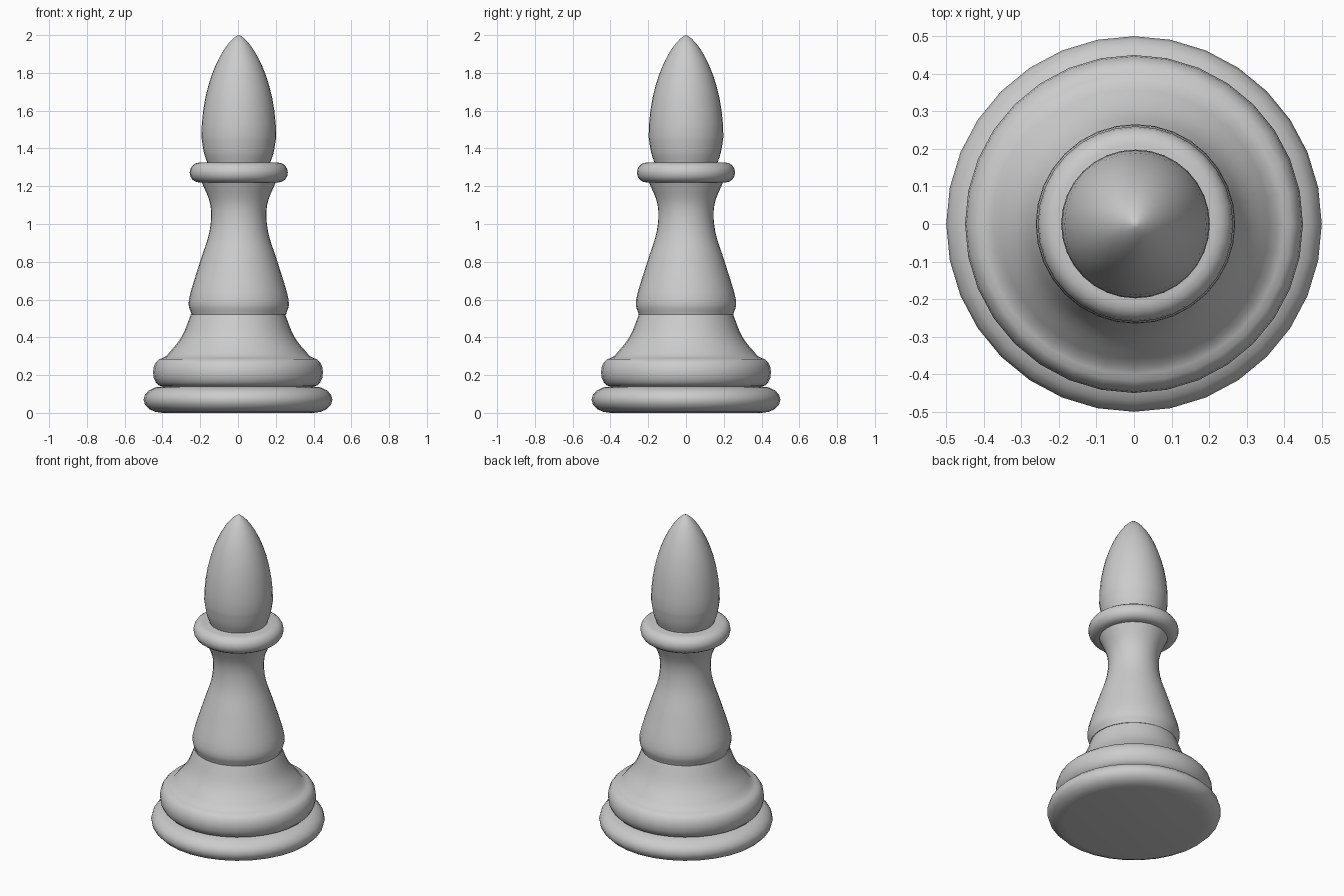
import bpy, bmesh, math
from mathutils import Matrix, Vector

cube = bpy.data.objects.get("Cube")
if cube:
    bpy.data.objects.remove(cube, do_unlink=True)

shade = 0.6
colour = (shade, shade, shade, 1)
grey = bpy.data.materials.new("Pale grey")
grey.use_nodes = True
grey.diffuse_color = colour
grey.node_tree.nodes["Principled BSDF"].inputs["Base Color"].default_value = colour

SIDES = 32
STEPS = 8
LEAN = Matrix.Translation(Vector((0.004, 0, 0)))  # upper parts sit slightly off centre


def bulge(radius, depth, bottom, top):
    """Half ellipse that swells outward between two heights."""
    middle, half = (bottom + top) / 2, (top - bottom) / 2
    angles = [math.pi * (step / STEPS - 0.5) for step in range(STEPS + 1)]
    return [(radius + depth * math.cos(a), middle + half * math.sin(a)) for a in angles]


def dome(radius, bottom, top, power):
    """Quarter oval that closes to a tip; a higher power makes it more pointed."""
    count = STEPS + STEPS // 2
    angles = [math.pi / 2 * step / count for step in range(count)]
    oval = [(radius * math.cos(a) ** power, bottom + (top - bottom) * math.sin(a))
            for a in angles]
    return oval + [(0, top)]


def flow(*points):
    """Smooth curve through a few (radius, height) points."""
    knots = [Vector(point) for point in points]
    knots = [2 * knots[0] - knots[1]] + knots + [2 * knots[-1] - knots[-2]]
    curve = []
    for before, start, end, after in zip(knots, knots[1:], knots[2:], knots[3:]):
        leave, arrive = (end - before) / 2, (after - start) / 2
        for step in range(STEPS // 2):
            t = step / (STEPS // 2)
            ease = t * t * (3 - 2 * t)
            curve.append(start.lerp(end, ease)
                         + leave * t * (1 - t) ** 2 - arrive * t * t * (1 - t))
    return [tuple(point) for point in curve] + [points[-1]]


def lathe(name, profile, place=Matrix()):
    """Turn a profile, listed bottom to top, into a closed solid around z."""
    profile = [(0, profile[0][1])] + profile + [(0, profile[-1][1])]
    bm = bmesh.new()
    verts = [bm.verts.new((radius, 0, height)) for radius, height in profile]
    edges = [bm.edges.new(pair) for pair in zip(verts, verts[1:])]
    bmesh.ops.spin(bm, geom=verts + edges, axis=(0, 0, 1), cent=(0, 0, 0),
                   angle=math.tau, steps=SIDES)
    bmesh.ops.remove_doubles(bm, verts=bm.verts, dist=0.001)
    bmesh.ops.recalc_face_normals(bm, faces=bm.faces)
    bmesh.ops.transform(bm, matrix=place, verts=bm.verts)
    mesh = bpy.data.meshes.new(name)
    bm.to_mesh(mesh)
    bm.free()
    mesh.materials.append(grey)
    part = bpy.data.objects.new(name, mesh)
    bpy.context.collection.objects.link(part)
    bpy.ops.object.select_all(action='DESELECT')
    part.select_set(True)
    bpy.context.view_layer.objects.active = part
    bpy.ops.object.shade_smooth_by_angle(angle=math.radians(50))


# Base: rounded foot, ring above it, and flared skirt
foot = bulge(radius=0.4, depth=0.1, bottom=0, top=0.14)
ring = bulge(radius=0.4, depth=0.05, bottom=0.14, top=0.29)
skirt = flow((0.38, 0.3), (0.3, 0.4), (0.25, 0.52))
lathe("base", foot + ring + skirt)

# Stem: tapers to a waist and spreads under the collar
stem = flow((0.25, 0.52), (0.264, 0.6), (0.205, 0.8), (0.155, 0.96),
            (0.15, 1.1), (0.2, 1.23))
lathe("stem", stem, LEAN)

# Collar: thick rounded disc
lathe("collar", bulge(radius=0.21, depth=0.05, bottom=1.22, top=1.325), LEAN)

# Head: narrow neck swelling into a pointed dome
neck = flow((0.165, 1.32), (0.185, 1.38), (0.198, 1.46))
lathe("head", neck + dome(radius=0.198, bottom=1.46, top=2, power=1.4), LEAN)
